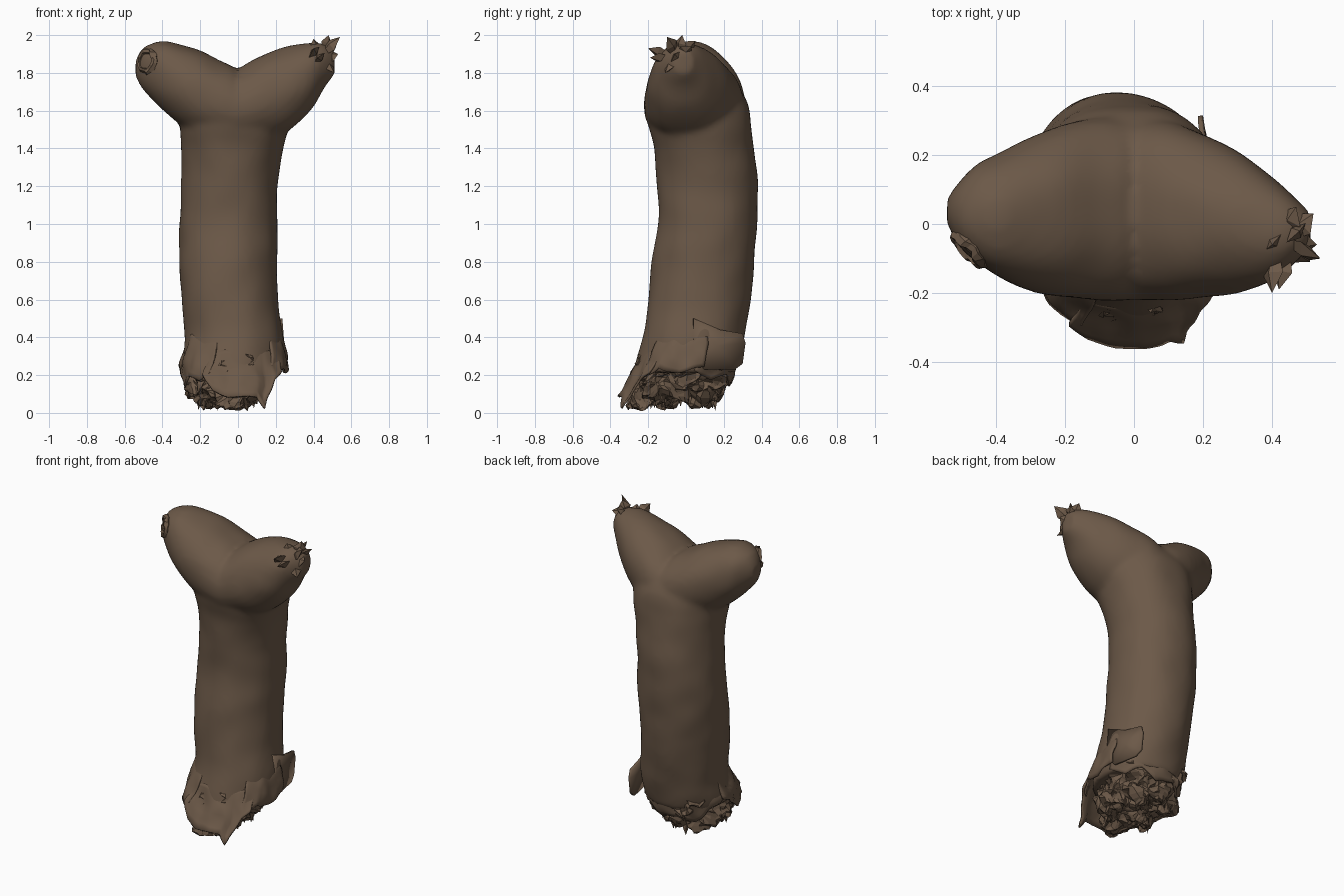
import bpy, bmesh, math, random
from mathutils import Vector, noise

random.seed(4)
noise.seed_set(7)
cube = bpy.data.objects.get("Cube")
if cube:
    bpy.data.objects.remove(cube, do_unlink=True)

bark = bpy.data.materials.new("brown_bark")
bark.use_nodes = True
COLOR = (0.15, 0.1, 0.065, 1)
bark.diffuse_color = COLOR
bark.node_tree.nodes["Principled BSDF"].inputs["Base Color"].default_value = COLOR

# Trunk sections in hundredths: z, x min, x max, y min, y max
TRUNK = [(0, -27, 19, -36, 18), (18, -28, 22, -29, 25), (28, -29, 24, -26, 28),
         (40, -28, 24, -23, 31), (60, -30, 21, -20, 34), (80, -31, 21, -18, 36),
         (100, -31, 21, -15, 38), (120, -30, 21, -15, 38), (140, -30, 24, -17, 36),
         (152, -31, 27, -20, 35), (164, -31, 27, -21, 33), (174, -25, 22, -15, 27)]
# Forked top sections in hundredths: x, y min, y max, z min, z max
FORK = [(-54, 0, 8, 178, 187), (-51, -6, 12, 172, 193), (-46, -11, 17, 166, 196),
        (-40, -15, 20, 160, 197), (-30, -19, 25, 152, 195), (-20, -21, 29, 146, 192),
        (-10, -22, 31, 142, 187), (-3, -22, 31, 140, 184), (0, -22, 31, 140, 182),
        (3, -22, 31, 140, 184), (10, -22, 30, 142, 188), (20, -21, 26, 145, 192),
        (30, -20, 21, 152, 195), (40, -17, 14, 163, 196), (46, -12, 9, 173, 195),
        (51, -6, 4, 180, 192)]
# Torn end sections; the part below 3 closes the underside
TORN = [(-8, -9, -7, -5, -3), (3, -21, 9, -25, 15), (8, -24, 12, -28, 20),
        (16, -26, 17, -28, 23), (30, -27, 22, -25, 27)]


def section(rows, t):
    """Smooth curve through the section table at position t."""
    t *= 100
    i = next((k for k in range(len(rows) - 2) if t <= rows[k + 1][0]), len(rows) - 2)
    a, b = rows[i], rows[i + 1]
    before, after = rows[max(i - 1, 0)], rows[min(i + 2, len(rows) - 1)]
    span = b[0] - a[0]
    f = min(max((t - a[0]) / span, 0), 1)
    out = []
    for c in range(1, 5):
        m0 = (b[c] - before[c]) / (b[0] - before[0]) * span
        m1 = (after[c] - a[c]) / (after[0] - a[0]) * span
        d = b[c] - a[c]
        out.append((a[c] + f * m0 + f * f * (3 * d - 2 * m0 - m1)
                    + f ** 3 * (m0 + m1 - 2 * d)) / 100)
    return out


def rim(sec, ang, power=2.0):
    """Point on a superellipse that fills the section's box."""
    a0, a1, b0, b1 = sec
    c, s = math.cos(ang), math.sin(ang)
    e = 2 / power
    return ((a0 + a1) / 2 + (a1 - a0) / 2 * math.copysign(abs(c) ** e, c),
            (b0 + b1) / 2 + (b1 - b0) / 2 * math.copysign(abs(s) ** e, s))


def loft(bm, rows, start, end, steps, place, power=2.0, sides=48):
    rings = []
    for i in range(steps + 1):
        t = start + (end - start) * i / steps
        sec = section(rows, t)
        rings.append([bm.verts.new(place(t, *rim(sec, math.tau * k / sides, power)))
                      for k in range(sides)])
    for a, b in zip(rings, rings[1:]):
        for k in range(sides):
            n = (k + 1) % sides
            bm.faces.new((a[k], a[n], b[n], b[k]))
    bm.faces.new(rings[0][::-1])
    bm.faces.new(rings[-1])


def finish(name, bm, smooth=True, thick=0):
    bmesh.ops.recalc_face_normals(bm, faces=bm.faces[:])
    mesh = bpy.data.meshes.new(name)
    bm.to_mesh(mesh)
    bm.free()
    mesh.materials.append(bark)
    for p in mesh.polygons:
        p.use_smooth = smooth
    ob = bpy.data.objects.new(name, mesh)
    bpy.context.collection.objects.link(ob)
    if thick:
        ob.modifiers.new("thickness", 'SOLIDIFY').thickness = thick


def roughen(bm, amount, scale):
    for v in bm.verts:
        v.co += noise.noise_vector(v.co * scale) * amount


# Trunk and fork fused into one smooth body
bm = bmesh.new()
loft(bm, TRUNK, 0.21, 1.74, 60, lambda t, u, v: (u, v, t), 2.1)
loft(bm, FORK, -0.54, 0.51, 70, lambda t, u, v: (t, u, v), 2.15)
roughen(bm, 0.008, 6)
finish("forked_trunk", bm)
body = bpy.data.objects["forked_trunk"]
fuse = body.modifiers.new("fuse", 'REMESH')
fuse.mode = 'VOXEL'
fuse.voxel_size = 0.018
fuse.use_smooth_shade = True
soften = body.modifiers.new("soften", 'SMOOTH')
soften.factor = 0.5
soften.iterations = 5

# Torn wood under the trunk
bm = bmesh.new()
loft(bm, TORN, -0.08, 0.3, 34, lambda t, u, v: (u, v, max(t, 0.06)), sides=72)
roughen(bm, 0.05, 9)
roughen(bm, 0.035, 22)
roughen(bm, 0.015, 50)
for v in bm.verts:
    v.co.z = max(v.co.z, 0.01)
finish("torn_base", bm, smooth=False)


def peel(name, a0, a1, top, tips, flare, power=2.1):
    """Bark sheet growing out of the trunk, with a ragged lower edge."""
    bm = bmesh.new()
    cols, rows = 6 * (len(tips) - 1), 8
    grid = []
    for i in range(cols + 1):
        f = i / cols * (len(tips) - 1)
        k = min(int(f), len(tips) - 2)
        low = tips[k] + (tips[k + 1] - tips[k]) * (f - k)
        ang = math.radians(a0 + (a1 - a0) * i / cols)
        line = []
        for j in range(rows + 1):
            z = top + (low - top) * j / rows
            blend = 2.1 + (power - 2.1) * j / rows
            sec = section(TRUNK, z)
            x, y = rim(sec, ang, blend)
            mid = Vector(((sec[0] + sec[1]) / 2, (sec[2] + sec[3]) / 2, z))
            grow = 0.96 + (flare + 0.04) * j / rows
            line.append(bm.verts.new(mid + (Vector((x, y, z)) - mid) * grow))
        grid.append(line)
    for a, b in zip(grid, grid[1:]):
        for j in range(rows):
            bm.faces.new((a[j], b[j], b[j + 1], a[j + 1]))
    roughen(bm, 0.015, 12)
    finish(name, bm, thick=0.012)


peel("front_peel", -115, -32, 0.34, (0.2, 0.12, 0.08, 0.09, 0.08, 0.03, 0.17, 0.22), 0.12, 3)
peel("right_peel", -185, -108, 0.42, (0.27, 0.14, 0.2, 0.17, 0.21), 0.08, 2.6)
peel("left_peel", -45, 15, 0.42, (0.18, 0.24, 0.21, 0.25), 0.12, 2.4)
peel("back_peel", 10, 175, 0.34, (0.22, 0.17, 0.2, 0.13, 0.16, 0.12, 0.2, 0.26), 0.01)


# Loose flap on the left side
bm = bmesh.new()
bm.faces.new([bm.verts.new(p) for p in
              [(0.235, 0.04, 0.5), (0.215, 0.18, 0.44), (0.2, 0.3, 0.42), (0.2, 0.315, 0.37),
               (0.2, 0.3, 0.26), (0.21, 0.26, 0.23), (0.24, 0.1, 0.23), (0.25, 0.04, 0.3)]])
bmesh.ops.poke(bm, faces=bm.faces[:])
finish("left_flap", bm, thick=0.015)


def shard(name, base, tip, width):
    """Pointed splinter from base to tip."""
    base, tip = Vector(base), Vector(tip)
    axis = tip - base
    side = axis.orthogonal().normalized() * width
    deep = axis.cross(side).normalized() * width * 0.5
    bm = bmesh.new()
    mid = base + axis * 0.65
    ring = [bm.verts.new(mid + d) for d in (side, deep, -side, -deep)]
    ends = [bm.verts.new(base), bm.verts.new(tip)]
    for k in range(4):
        for e in ends:
            bm.faces.new((ring[k], ring[(k + 1) % 4], e))
    finish(name, bm, smooth=False)


# Splintered crown on the left fork
crown = Vector((0.43, -0.04, 1.88))
for i, tip in enumerate([(0.54, -0.1, 1.99), (0.48, -0.02, 2.0), (0.4, -0.2, 1.93),
                         (0.52, 0.03, 1.94), (0.42, -0.19, 1.88), (0.51, -0.11, 1.8),
                         (0.53, -0.06, 1.9), (0.4, -0.06, 1.98), (0.47, 0.05, 1.97)]):
    shard(f"crown_splinter_{i}", crown + noise.random_unit_vector() * 0.02, tip, 0.04)

# Splinters hanging from the torn base
for i in range(24):
    ang = random.uniform(0, math.tau)
    x, y = rim(section(TORN, 0.06), ang)
    r = random.uniform(0.5, 1)
    z = random.uniform(0.01, 0.06)
    shard(f"base_splinter_{i}", (x * r * 0.95, y * r * 0.95, z + 0.14), (x * r, y * r, z), 0.018)

# Ragged rim of the broken right fork
bm = bmesh.new()
centre, out = Vector((-0.478, -0.07, 1.86)), Vector((-0.75, -0.65, 0.15)).normalized()
across = out.orthogonal().normalized()
up = out.cross(across)
loops = []
for k in range(24):
    a = math.tau * k / 24
    d = across * math.cos(a) + up * math.sin(a)
    loops.append([bm.verts.new(centre + d * (0.055 + 0.016 * math.cos(b)) + out * 0.02 * math.sin(b))
                  for b in [math.tau * j / 6 for j in range(6)]])
for k in range(24):
    a, b = loops[k], loops[(k + 1) % 24]
    for j in range(6):
        n = (j + 1) % 6
        bm.faces.new((a[j], b[j], b[n], a[n]))
roughen(bm, 0.015, 30)
finish("broken_fork_rim", bm, smooth=False)
